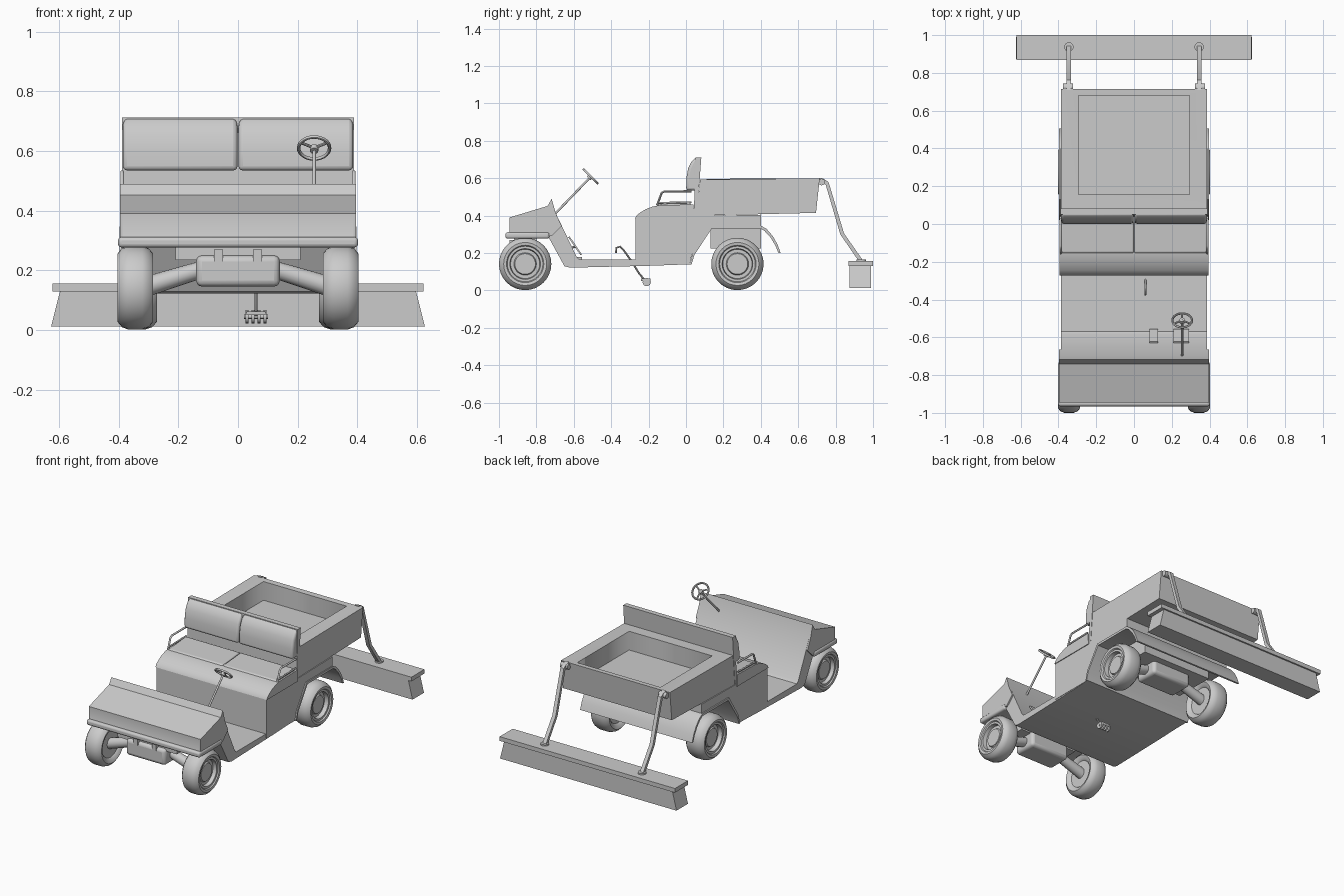
import bpy, bmesh, math
from mathutils import Vector, Matrix

if "Cube" in bpy.data.objects:
    bpy.data.objects.remove(bpy.data.objects["Cube"])


def finish(name, bm, bevel=0, smooth=True, segments=3):
    bmesh.ops.recalc_face_normals(bm, faces=bm.faces)
    me = bpy.data.meshes.new(name)
    bm.to_mesh(me)
    bm.free()
    ob = bpy.data.objects.new(name, me)
    bpy.context.collection.objects.link(ob)
    bpy.ops.object.select_all(action='DESELECT')
    ob.select_set(True)
    bpy.context.view_layer.objects.active = ob
    if bevel:
        m = ob.modifiers.new("bevel", 'BEVEL')
        m.width, m.segments = bevel, segments
    if smooth:
        bpy.ops.object.shade_smooth_by_angle(angle=math.radians(35))
    return ob


def prism(name, pts, x0, x1, bevel=0):
    """Side profile of (y, z) points extruded across x."""
    bm = bmesh.new()
    a = [bm.verts.new((x0, y, z)) for y, z in pts]
    b = [bm.verts.new((x1, y, z)) for y, z in pts]
    bm.faces.new(a)
    bm.faces.new(b[::-1])
    for i in range(len(pts)):
        j = (i + 1) % len(pts)
        bm.faces.new((a[i], a[j], b[j], b[i]))
    return finish(name, bm, bevel)


def box(name, x0, x1, y0, y1, z0, z1, bevel=0):
    return prism(name, [(y0, z0), (y1, z0), (y1, z1), (y0, z1)], x0, x1, bevel)


def rod(name, p, q, r1, r2=None, seg=16):
    p, q = Vector(p), Vector(q)
    bm = bmesh.new()
    rot = (q - p).to_track_quat('Z', 'Y').to_matrix().to_4x4()
    bmesh.ops.create_cone(bm, cap_ends=True, segments=seg, radius1=r1, radius2=r2 or r1,
                          depth=(q - p).length, matrix=Matrix.Translation((p + q) / 2) @ rot)
    return finish(name, bm)


def tube(name, pts, r, cyclic=False):
    cu = bpy.data.curves.new(name, 'CURVE')
    cu.dimensions, cu.bevel_depth, cu.bevel_resolution, cu.use_fill_caps = '3D', r, 2, True
    sp = cu.splines.new('POLY')
    sp.points.add(len(pts) - 1)
    for p, c in zip(sp.points, pts):
        p.co = (*c, 1)
    sp.use_cyclic_u = cyclic
    ob = bpy.data.objects.new(name, cu)
    bpy.context.collection.objects.link(ob)
    bpy.ops.object.select_all(action='DESELECT')
    ob.select_set(True)
    bpy.context.view_layer.objects.active = ob
    bpy.ops.object.convert(target='MESH')
    bpy.ops.object.shade_smooth_by_angle(angle=math.radians(45))


def wheel(name, s, y, x0, x1):
    """Lathed tyre, rim and hub; s is the side of the vehicle."""
    w = x1 - x0
    prof = [(0.15, 0), (0.15, .085), (0.06, .095), (0.0, .115), (0.12, .132), (0.3, .14), (0.7, .14),
            (0.88, .132), (1.0, .115), (0.98, .1), (0.92, .095), (0.92, .082), (0.72, .078),
            (0.72, .06), (0.8, .055), (0.8, 0)]
    bm = bmesh.new()
    vs = [bm.verts.new((s * (x0 + t * w), y, .142 + r)) for t, r in prof]
    es = [bm.edges.new(p) for p in zip(vs, vs[1:])]
    bmesh.ops.spin(bm, geom=vs + es, cent=(0, y, .142), axis=(1, 0, 0),
                   angle=2 * math.pi, steps=32, use_merge=True)
    bmesh.ops.remove_doubles(bm, verts=bm.verts, dist=1e-5)
    finish(name, bm)


# Front cowl with dash panel, and floor pan
prism("front_cowl", [(-.945, .305), (-.945, .39), (-.74, .452), (-.718, .49), (-.697, .415),
                     (-.585, .18), (-.57, .165), (-.27, .165), (.02, .165), (.02, .14),
                     (-.2, .132), (-.62, .122), (-.65, .13), (-.735, .285), (-.95, .295)], -.387, .387)
for s in (-1, 1):
    prism("cowl_side", [(-.945, .31), (-.945, .39), (-.74, .452), (-.718, .49), (-.697, .415),
                        (-.665, .345), (-.72, .29)], s * .385, s * .396)
box("front_bumper", -.402, .402, -.965, -.73, .277, .312, .012)

# Seat base, cushion and split backrest
prism("seat_base", [(-.27, .14), (-.27, .385), (.05, .4), (.4, .405), (.4, .345), (.13, .345),
                    (.03, .19), (.02, .14)], -.39, .39)
prism("seat_cushion", [(-.272, .385), (-.265, .4), (-.245, .417), (-.215, .435), (-.18, .448),
                       (-.14, .456), (.04, .46), (.045, .385)], -.395, .395)
prism("backrest_panel", [(.042, .4), (.058, .4), (.082, .712), (.05, .712)], -.388, .388)
for s in (-1, 1):
    prism("seat_pad", [(-.16, .445), (-.15, .46), (.02, .474), (.03, .45)], s * .003, s * .385, .006)
    prism("backrest_pad", [(.001, .535), (.002, .6), (.012, .655), (.03, .69), (.055, .713),
                           (.066, .535)], s * .002, s * .386, .014)
    x = s * .388
    tube("hip_rail", [(x, -.155, .455), (x, -.13, .522), (x, -.115, .53), (x, .03, .53)], .006)
    tube("hip_rail_brace", [(x, -.155, .468), (x, .03, .472)], .005)

# Cargo bed with a recess pushed into its top
bed = prism("cargo_bed", [(.075, .593), (.715, .6), (.695, .415), (.4, .408), (.055, .4)],
            -.386, .386)
bm = bmesh.new()
bm.from_mesh(bed.data)
bm.normal_update()
top = max(bm.faces, key=lambda f: f.calc_center_median().z)
for zoff in (0, -.12):
    bmesh.ops.inset_individual(bm, faces=[top], thickness=.005)
    for v in top.verts:
        v.co.x = math.copysign(.295, v.co.x)
        v.co.y = .155 if v.co.y < .4 else .68
        v.co.z = .597 + zoff
bm.to_mesh(bed.data)
bm.free()

# Rear fender sheet and under-bed block
prism("rear_fender", [(.02, .14), (.035, .2), (.13, .347), (.4, .347), (.43, .33), (.465, .29),
                      (.49, .245), (.506, .2), (.494, .2), (.478, .24), (.452, .283), (.42, .318),
                      (.397, .332), (.138, .332), (.045, .19), (.03, .14)], -.397, .397)
box("rear_block", -.25, .25, .13, .4, .225, .34)

# Wheels, axle housings and suspension arms
for y, label, x0 in ((-.86, "front", .285), (.275, "rear", .272)):
    box(label + "_axle_bar", -.21, .21, y - .06, y + .06, .235, .28)
    box(label + "_axle_housing", -.14, .14, y - .08, y + .08, .146, .25, .02)
    for s in (-1, 1):
        wheel(label + "_wheel", s, y, x0, .403)
        rod(label + "_axle_arm", (s * .1, y, .21), (s * .32, y, .142), .028, .034)
for s in (-1, 1):
    box("axle_clip", s * .05, s * .08, -.945, -.9, .23, .27)

# Steering column, wheel and spokes
c = Vector((.255, -.51, .61))
u, v = Vector((1, 0, 0)), Vector((0, .7071, -.7071))
tube("steering_rim", [c + .052 * (math.cos(a) * u + math.sin(a) * v)
                      for a in (i * math.tau / 28 for i in range(28))], .006, True)
rod("steering_column", (.255, -.705, .405), (.255, -.515, .602), .006)
rod("steering_hub", c - Vector((0, .01, .01)), c + Vector((0, .003, .003)), .014)
for k in range(3):
    a = math.pi / 2 + k * math.tau / 3
    rod("steering_spoke", c, c + .05 * (math.cos(a) * u + math.sin(a) * v), .005, seg=8)

# Pedals on stalks
for x, w, name in ((.25, .042, "accelerator"), (.105, .022, "brake")):
    prism(name + "_pedal", [(-.63, .285), (-.622, .289), (-.556, .192), (-.564, .188)], x - w, x + w)
    rod(name + "_stalk", (x, -.59, .235), (x, -.625, .225), .006, seg=8)
    box(name + "_foot", x - w * .6, x + w * .6, -.6, -.555, .162, .178)

# Centre lever passing through the floor to a small ground roller
tube("centre_lever", [(.06, -.375, .2), (.06, -.372, .228), (.06, -.352, .235), (.06, -.335, .218),
                      (.06, -.29, .155), (.06, -.25, .09), (.06, -.215, .05)], .005)
rod("roller_axle", (.02, -.21, .045), (.1, -.21, .045), .007)
for x in (.03, .05, .07, .09):
    rod("roller_disc", (x - .005, -.21, .045), (x + .005, -.21, .045), .022)
box("roller_bracket", .028, .092, -.24, -.19, .05, .063)

# Drag bar carried behind on two bent arms
box("drag_plate", -.622, .622, .868, 1.0, .13, .157)
bm = bmesh.new()
bmesh.ops.create_cube(bm, size=1)
for p in bm.verts:
    up = p.co.z > 0
    p.co = (math.copysign(.595 if up else .626, p.co.x), .932 + p.co.y * .116, .135 if up else .012)
finish("drag_block", bm, smooth=False)
for s in (-1, 1):
    prism("drag_arm", [(.71, .603), (.735, .598), (.762, .58), (.845, .305), (.95, .155),
                       (.925, .155), (.825, .3), (.747, .565), (.71, .58)],
          s * .333, s * .357)
    rod("arm_pivot", (s * .322, .725, .58), (s * .375, .725, .58), .018)
    rod("arm_foot", (s * .345, .937, .155), (s * .345, .937, .166), .025)
